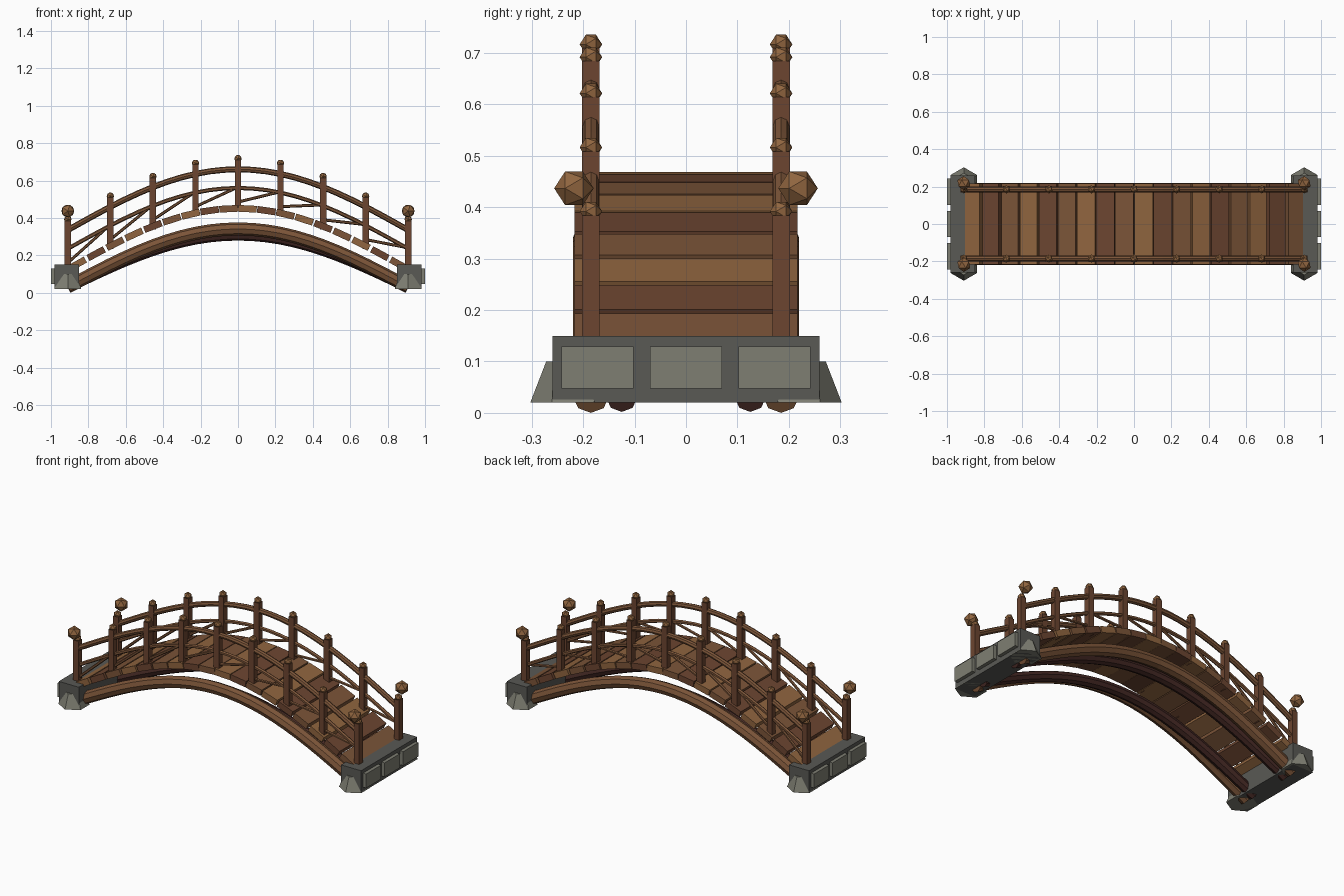
import bpy, bmesh, math
from mathutils import Vector, Matrix

if "Cube" in bpy.data.objects:
    bpy.data.objects.remove(bpy.data.objects["Cube"])

SPAN = 0.91          # half distance between end posts
RAIL_Y = 0.185


def material(name, rgb):
    m = bpy.data.materials.new(name)
    m.diffuse_color = (*rgb, 1)
    m.use_nodes = True
    m.node_tree.nodes["Principled BSDF"].inputs["Base Color"].default_value = m.diffuse_color
    return m


LIGHT = material("light_wood", (0.28, 0.13, 0.05))
MID = material("mid_wood", (0.20, 0.09, 0.04))
RED = material("red_wood", (0.15, 0.06, 0.03))
DARK = material("dark_wood", (0.06, 0.022, 0.018))
STONE = material("stone", (0.10, 0.10, 0.09))
PALE = material("pale_stone", (0.21, 0.21, 0.17))


def arch(x, base, rise):
    return base + rise * math.cos(math.pi * x / (2 * SPAN))


def deck(x):
    return arch(x, 0.125, 0.325)


def finish(name, bm, mat):
    bmesh.ops.recalc_face_normals(bm, faces=bm.faces)
    mesh = bpy.data.meshes.new(name)
    bm.to_mesh(mesh)
    bm.free()
    mesh.materials.append(mat)
    ob = bpy.data.objects.new(name, mesh)
    bpy.context.collection.objects.link(ob)
    return ob


def box(name, centre, size, mat, pitch=0.0):
    bm = bmesh.new()
    m = Matrix.Translation(centre) @ Matrix.Rotation(pitch, 4, 'Y') @ Matrix.Diagonal((*size, 1))
    bmesh.ops.create_cube(bm, size=1, matrix=m)
    return finish(name, bm, mat)


def knob(name, centre, radius, mat):
    # icosahedron with its poles along y
    bm = bmesh.new()
    m = Matrix.Translation(centre) @ Matrix.Rotation(math.pi / 2, 4, 'X')
    bmesh.ops.create_icosphere(bm, subdivisions=1, radius=radius, matrix=m)
    return finish(name, bm, mat)


def tube(name, points, y, radius, sides, mat):
    # sweep a regular polygon along a path in the xz plane
    bm = bmesh.new()
    rings = []
    pts = [Vector((x, y, z)) for x, z in points]
    for i, p in enumerate(pts):
        t = (pts[min(i + 1, len(pts) - 1)] - pts[max(i - 1, 0)]).normalized()
        n = Vector((-t.z, 0, t.x))
        angles = [2 * math.pi * k / sides for k in range(sides)]
        rings.append([bm.verts.new(p + radius * (n * math.cos(a) + Vector((0, math.sin(a), 0))))
                      for a in angles])
    for a, b in zip(rings, rings[1:]):
        for k in range(sides):
            j = (k + 1) % sides
            bm.faces.new((a[k], a[j], b[j], b[k]))
    bm.faces.new(rings[0])
    bm.faces.new(rings[-1])
    return finish(name, bm, mat)


def arch_path(base, rise, n=24):
    xs = [-SPAN + 2 * SPAN * i / n for i in range(n + 1)]
    return [(x, arch(x, base, rise)) for x in xs]


# Deck planks following the arch
COUNT = 18
step = 2 * SPAN / COUNT
for i in range(COUNT):
    x = -SPAN + (i + 0.5) * step
    slope = (deck(x + step / 2) - deck(x - step / 2)) / step
    box(f"plank_{i}", (x, 0, deck(x)), (0.099, 0.434, 0.036),
        (LIGHT, RED, MID)[i % 3], -math.atan(slope))

posts = [-SPAN + i * SPAN / 4 for i in range(9)]
for s, side in ((-1, "front"), (1, "back")):
    y = s * RAIL_Y
    # Arched support beams under the deck
    tube(f"{side}_outer_beam", arch_path(0.031, 0.31), y, 0.035, 8, MID)
    tube(f"{side}_inner_beam", arch_path(0.029, 0.28), s * 0.125, 0.03, 8, DARK)

    # Handrail and middle rail
    tube(f"{side}_handrail", arch_path(0.335, 0.325), y, 0.016, 8, MID)
    tube(f"{side}_middle_rail", arch_path(0.235, 0.325), y, 0.011, 6, MID)

    # Posts with faceted caps
    for i, x in enumerate(posts):
        box(f"{side}_post_{i}", (x, y, deck(x) + 0.122), (0.034, 0.034, 0.275), RED)
        knob(f"{side}_post_cap_{i}", (x, y, deck(x) + 0.267), 0.022, LIGHT)

    # Diagonal braces between posts
    for i, (a, b) in enumerate(zip(posts, posts[1:])):
        tube(f"{side}_brace_{i}", [(a, deck(a) + 0.035), (b, deck(b) + 0.115)],
             y, 0.008, 6, MID)

for s, end in ((-1, "left"), (1, "right")):
    # Stone abutment with three raised panels
    box(f"{end}_abutment", (s * 0.915, 0, 0.085), (0.13, 0.52, 0.13), STONE)
    for k in (-1, 0, 1):
        box(f"{end}_panel_{k + 1}", (s * 0.985, k * 0.172, 0.088), (0.03, 0.14, 0.082), PALE)
    for t, side in ((-1, "front"), (1, "back")):
        # Tapered hexagonal footing and large end finial
        bm = bmesh.new()
        m = Matrix.Translation((s * 0.91, t * 0.22, 0.06))
        bmesh.ops.create_cone(bm, cap_ends=True, segments=6, radius1=0.083,
                              radius2=0.052, depth=0.08, matrix=m)
        ob = finish(f"{end}_{side}_footing", bm, PALE)
        knob(f"{end}_{side}_finial", (s * 0.91, t * 0.218, 0.437), 0.0385, LIGHT)
